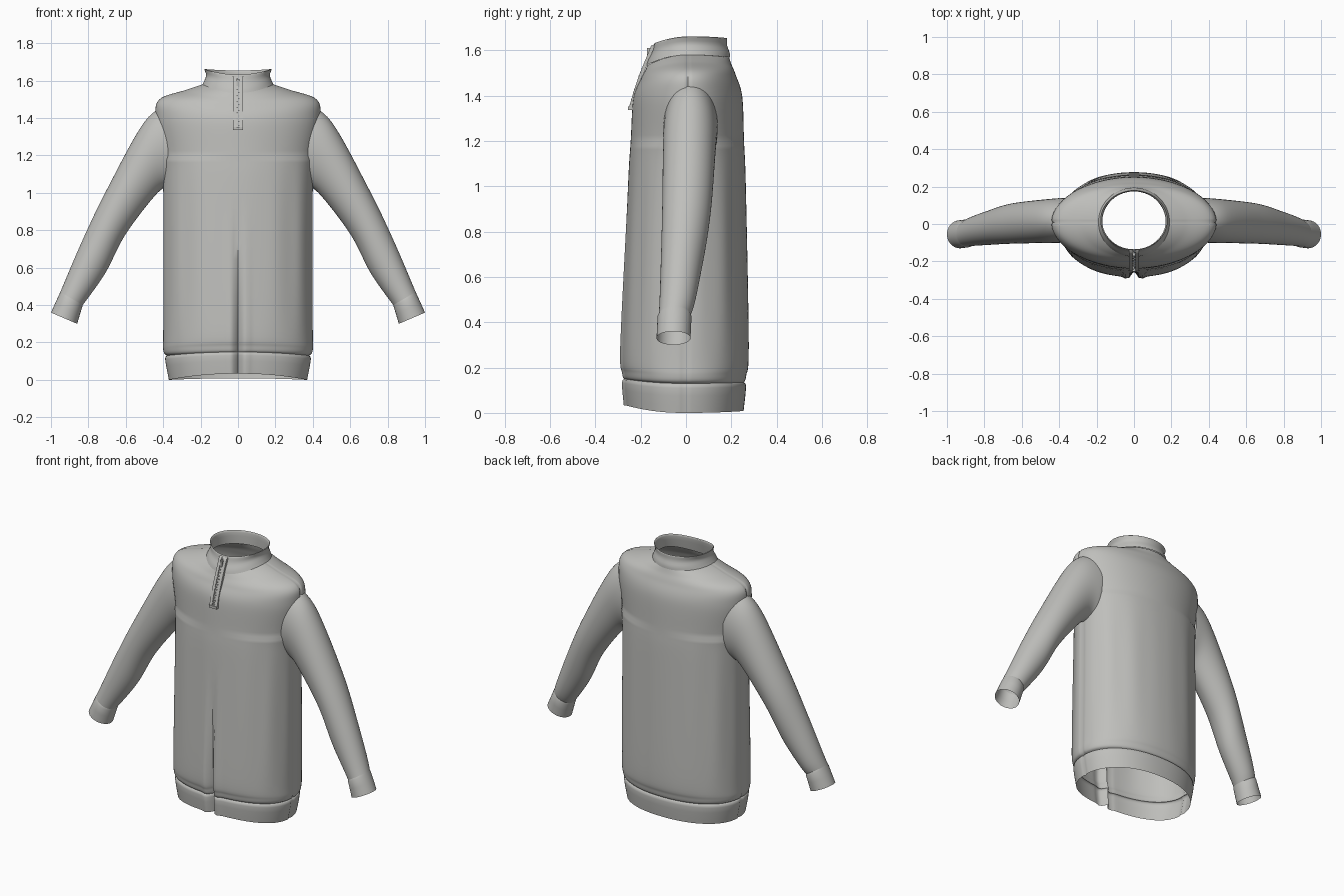
import bpy
from math import sin, cos, pi, exp, copysign, radians

cube = bpy.data.objects.get("Cube")
if cube:
    bpy.data.objects.remove(cube, do_unlink=True)

knit = bpy.data.materials.new("grey knit")
knit.use_nodes = True
grey = (0.52, 0.52, 0.5, 1)
knit.diffuse_color = grey
knit.node_tree.nodes["Principled BSDF"].inputs["Base Color"].default_value = grey


def spline(rows, steps):
    """Smoothly interpolate between rows of numbers."""
    result = []
    last = len(rows) - 1
    for index in range(last):
        before = rows[max(index - 1, 0)]
        start = rows[index]
        end = rows[index + 1]
        after = rows[min(index + 2, last)]
        for step in range(steps):
            t = step / steps
            row = []
            for p, q, r, s in zip(before, start, end, after):
                slope_in, slope_out = (r - p) / 2, (s - q) / 2
                blend = t * t * (3 - 2 * t)
                row.append(q + (r - q) * blend + slope_in * t * (1 - t) ** 2
                           - slope_out * t * t * (1 - t))
            result.append(row)
    result.append(rows[last])
    return result


def loft(name, rings, capped=False):
    """Skin a list of closed rings into a smooth tube."""
    count = len(rings[0])
    verts = [point for ring in rings for point in ring]
    faces = []
    for base in range(0, len(verts) - count, count):
        for side in range(count):
            following = (side + 1) % count
            faces.append((base + side, base + following,
                          base + count + following, base + count + side))
    if capped:
        faces.append(tuple(reversed(range(count))))
        faces.append(tuple(range(len(verts) - count, len(verts))))
    mesh = bpy.data.meshes.new(name)
    mesh.from_pydata(verts, [], faces)
    mesh.materials.append(knit)
    obj = bpy.data.objects.new(name, mesh)
    bpy.context.collection.objects.link(obj)
    bpy.ops.object.select_all(action='DESELECT')
    obj.select_set(True)
    bpy.context.view_layer.objects.active = obj
    bpy.ops.object.shade_smooth_by_angle(angle=radians(50))
    return obj


def mirrored(obj):
    modifier = obj.modifiers.new("mirror", 'MIRROR')
    modifier.use_mirror_merge = False


def clamp(value):
    return max(0, min(1, value))


def rounded(value, power):
    return copysign(abs(value) ** power, value)


def body_ring(height, half_width, depth, detail=True, sides=128):
    """Horizontal outline of the body, dipping at the front neckline."""
    neck = 1.58
    power = 0.92 if height < 1.2 else 1
    centre = (height - 0.6) / 100 + max(0, height - neck) / 8
    lift = max(0, 0.3 - height) / 9 - max(0, 0.23 - abs(height - neck)) / 5
    pleat = clamp((0.95 - height) / 0.7)
    drape = sin(pi * clamp((height - 0.15) / 1.1)) / 250
    ring = []
    for side in range(sides):
        angle = 2 * pi * side / sides
        across, along = cos(angle), sin(angle)
        x = half_width * rounded(across, power)
        y = centre + depth * rounded(along, power)
        z = height + lift * along ** 2 * (1 if along < 0 else 0.25)
        if detail:
            # Side seams, drape folds and the centre pleat
            if side % (sides // 2) == 0:
                x -= copysign(0.007, across)
            y += drape * sin(13 * angle) * abs(across)
            if along < 0:
                groove = exp(-(x / 0.014) ** 2)
                ridges = exp(-((abs(x) - 0.04) / 0.02) ** 2)
                y += pleat * (0.035 * groove - 0.01 * ridges)
        ring.append((x, y, z))
    return ring


# Torso: height, half width and depth from hem seam to neck seam
torso = [
    (0.13, 0.38, 0.26), (0.16, 0.4, 0.27), (0.3, 0.4, 0.28),
    (1, 0.4, 0.26), (1.2, 0.41, 0.25), (1.4, 0.44, 0.24),
    (1.5, 0.42, 0.21), (1.55, 0.28, 0.19), (1.58, 0.19, 0.18),
]
loft("torso", [body_ring(*row) for row in spline(torso, 8)])

# Hem band, tucked in at its seam
hem = [(0, 0.37, 0.26), (0.11, 0.39, 0.27), torso[0]]
loft("hem_band", [body_ring(*row) for row in spline(hem, 3)])

# Standing collar, folded over to an inner layer
collar = [
    (1.58, 0.19, 0.185), (1.6, 0.18, 0.18), (1.63, 0.17, 0.165),
    (1.66, 0.18, 0.16), (1.65, 0.17, 0.155), (1.58, 0.17, 0.165),
]
loft("collar", [body_ring(*row, detail=False) for row in spline(collar, 3)])


def sleeve_ring(outer_x, outer_z, inner_x, inner_z, y, depth, sides=48):
    """Tilted oval spanning the outer and inner arm lines."""
    ring = []
    for side in range(sides):
        angle = 2 * pi * side / sides
        mix = (1 + cos(angle)) / 2
        ring.append((inner_x + (outer_x - inner_x) * mix,
                     y - depth * sin(angle),
                     inner_z + (outer_z - inner_z) * mix))
    return ring


# Sleeves: outer and inner arm lines, curving forward and tapering
wrist = (0.95, 0.47, 0.83, 0.4)
arm = spline([
    (0.36, 1.48, 0.36, 1.03), (0.5, 1.38, 0.43, 1),
    (0.7, 1.02, 0.6, 0.78), (0.83, 0.75, 0.71, 0.57), wrist,
], 8)
rings = []
for index, row in enumerate(arm):
    t = index / (len(arm) - 1)
    rings.append(sleeve_ring(*row, 0.02 - 0.07 * t * t, 0.12 - 0.05 * t * t))
mirrored(loft("sleeves", rings))

# Cuffs, slightly fuller than the wrist
opening = (1, 0.36, 0.86, 0.3)
rings = [sleeve_ring(*wrist, -0.05, 0.07)]
for t in (0.1, 0.5, 1):
    row = [a + (b - a) * t for a, b in zip(wrist, opening)]
    rings.append(sleeve_ring(*row, -0.05 - t / 200, 0.075))
mirrored(loft("cuffs", rings))

# Quarter zip: path of y and z up the chest
zip_path = spline([(-0.25, 1.34), (-0.21, 1.47), (-0.15, 1.62)], 10)


def strip(name, x, half, front, back):
    """Rectangular strip swept along the zip path."""
    rings = []
    for y, z in zip_path:
        top = z + back / 2
        rings.append([(x - half, y + front, z), (x + half, y + front, z),
                      (x + half, y + back, top), (x - half, y + back, top)])
    return loft(name, rings, capped=True)


def block(name, x, y, z, width, depth, height):
    """Small box given by its centre and half sizes."""
    left, right, front, back = x - width, x + width, y - depth, y + depth
    loft(name, [[(left, front, level), (right, front, level),
                 (right, back, level), (left, back, level)]
                for level in (z - height, z + height)], capped=True)


mirrored(strip("zip_placket", 0.018, 0.009, -0.004, 0.016))
strip("zip_tape", 0, 0.01, 0.003, 0.014)

# Zip teeth, pull and lower stop
for index, (y, z) in enumerate(zip_path[1:-1]):
    shift = 0.004 if index % 2 else -0.004
    block("zip_tooth", shift, y, z, 0.004, 0.004, 0.003)
block("zip_pull", 0, -0.165, 1.59, 0.007, 0.006, 0.02)
block("zip_stop", 0, -0.245, 1.345, 0.027, 0.01, 0.008)
